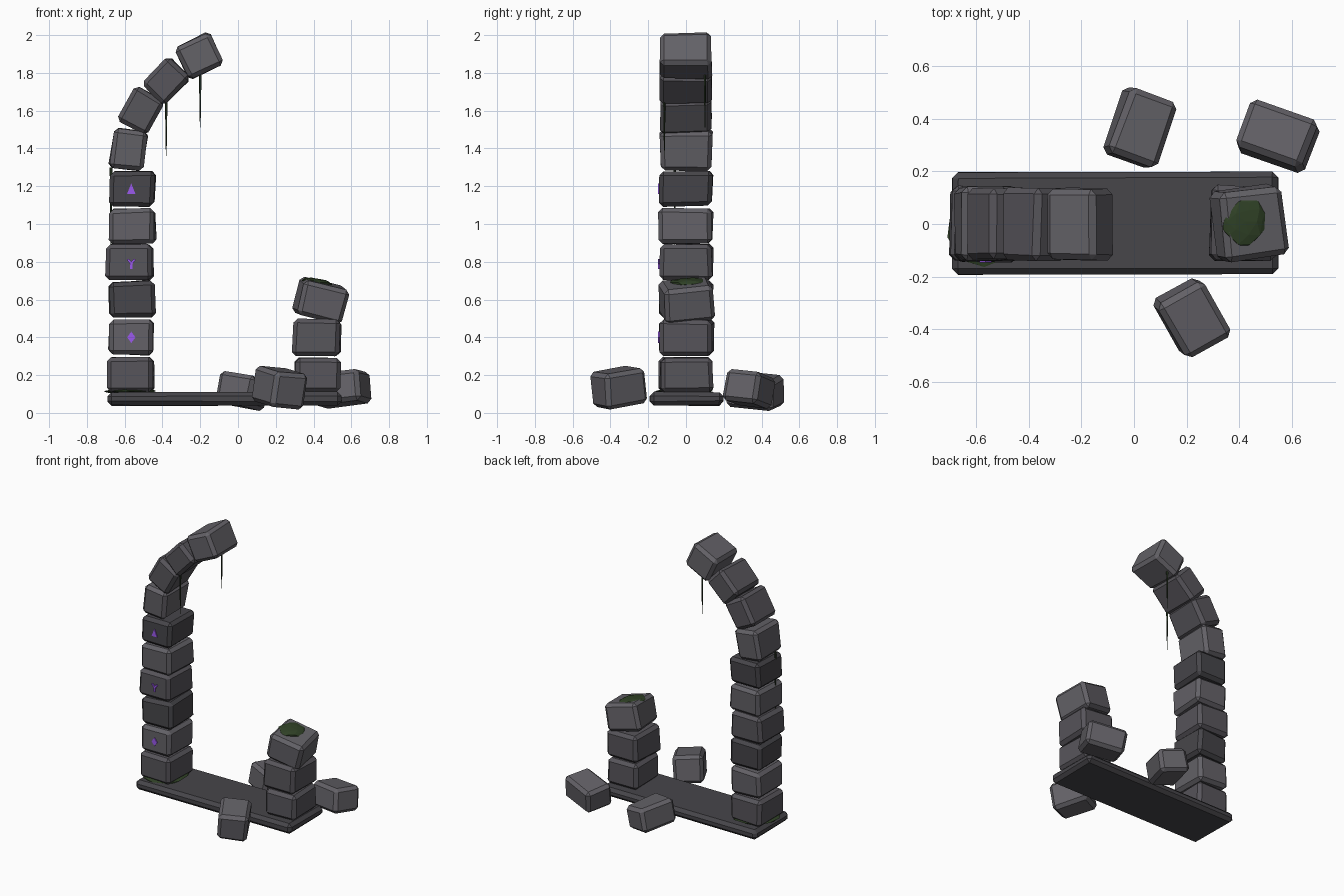
import bpy, bmesh, random
from math import radians, sin, cos, pi
from mathutils import Euler, Vector

if "Cube" in bpy.data.objects:
    bpy.data.objects.remove(bpy.data.objects["Cube"])

random.seed(7)

def material(name, rgb):
    m = bpy.data.materials.new(name)
    m.diffuse_color = (*rgb, 1)
    m.use_nodes = True
    m.node_tree.nodes["Principled BSDF"].inputs["Base Color"].default_value = m.diffuse_color
    return m

STONE = material("stone", (0.125, 0.12, 0.135))
MID = material("stone_mid", (0.095, 0.09, 0.103))
DARK = material("stone_dark", (0.062, 0.06, 0.068))
MOSS = material("moss", (0.03, 0.055, 0.02))
VINE = material("vine", (0.02, 0.035, 0.015))
GLOW = material("rune_glow", (0.33, 0.1, 0.85))

def finish(bm, name, mat, loc=(0, 0, 0), rot=(0, 0, 0)):
    bmesh.ops.recalc_face_normals(bm, faces=bm.faces)
    me = bpy.data.meshes.new(name)
    bm.to_mesh(me)
    bm.free()
    me.materials.append(mat)
    ob = bpy.data.objects.new(name, me)
    ob.location = loc
    ob.rotation_euler = Euler([radians(a) for a in rot])
    bpy.context.collection.objects.link(ob)
    return ob

def block(name, loc, size, rot=(0, 0, 0), mat=STONE, bevel=0.022, jitter=0.006):
    """Roughly hewn stone: cube with jittered corners and a flat chamfer."""
    bm = bmesh.new()
    bmesh.ops.create_cube(bm, size=1)
    for v in bm.verts:
        v.co = Vector(c * s + random.uniform(-jitter, jitter) for c, s in zip(v.co, size))
    bmesh.ops.bevel(bm, geom=bm.edges[:], offset=bevel, segments=1, affect='EDGES', profile=0.5)
    return finish(bm, name, mat, loc, rot)

def moss(name, loc, size, rot=(0, 0, 0)):
    """Flattened, lumpy low-poly clump."""
    bm = bmesh.new()
    bmesh.ops.create_icosphere(bm, subdivisions=2, radius=1)
    for v in bm.verts:
        k = random.uniform(0.85, 1.08)
        v.co = Vector(c * s * k for c, s in zip(v.co, size))
    return finish(bm, name, MOSS, loc, rot)

def vine(name, x, y, top, bottom):
    """Thin strand tapering downward."""
    bm = bmesh.new()
    bmesh.ops.create_cone(bm, cap_ends=True, segments=5, radius1=0.002, radius2=0.008,
                          depth=top - bottom)
    return finish(bm, name, VINE, (x, y, (top + bottom) / 2))

def rune(name, z, outline):
    """Thin extruded symbol on the front of the pillar."""
    bm = bmesh.new()
    f = bm.faces.new([bm.verts.new((x, 0, h)) for x, h in outline])
    ext = bmesh.ops.extrude_face_region(bm, geom=[f])
    for v in ext["geom"]:
        if isinstance(v, bmesh.types.BMVert):
            v.co.y += 0.016
    return finish(bm, name, GLOW, (-0.565, -0.147, z))

# Base slab
block("base_slab", (-0.07, 0.003, 0.075), (1.24, 0.39, 0.07), mat=DARK, jitter=0.003)

# Tall pillar: x, z, width, height, tilt, material
pillar = [(-0.567, 0.20, 0.24, 0.185, 0, MID), (-0.567, 0.40, 0.235, 0.183, 1, STONE),
          (-0.56, 0.60, 0.235, 0.19, -1, DARK), (-0.573, 0.798, 0.245, 0.188, 1, MID),
          (-0.557, 0.99, 0.238, 0.185, 0, STONE), (-0.562, 1.187, 0.242, 0.182, 1, DARK)]
for i, (x, z, w, h, tilt, m) in enumerate(pillar):
    block(f"pillar_block_{i + 1}", (x, 0, z), (w, 0.28, h), (0, tilt, random.uniform(-2, 2)), m)

# Broken arch curling toward the right
arch = [(-0.58, 1.395, 0.18, 0.215, 8, STONE), (-0.517, 1.602, 0.178, 0.205, 29, MID),
        (-0.382, 1.76, 0.172, 0.205, 45, MID), (-0.205, 1.89, 0.19, 0.205, 64, STONE)]
for i, (x, z, w, h, tilt, m) in enumerate(arch):
    block(f"arch_block_{i + 1}", (x, 0, z), (w, 0.275, h), (0, tilt, 0), m)

# Broken stump on the right
block("stump_block_1", (0.42, 0, 0.2), (0.24, 0.28, 0.185), (0, 0, 1), MID)
block("stump_block_2", (0.42, 0, 0.398), (0.25, 0.285, 0.19), (0, 1, -2), MID)
block("stump_block_3", (0.437, 0.005, 0.595), (0.25, 0.26, 0.188), (4, 13, 8), STONE)

# Fallen rubble
block("rubble_back", (0.025, 0.365, 0.115), (0.2, 0.27, 0.165), (-6, 10, -20))
block("rubble_right", (0.547, 0.335, 0.13), (0.265, 0.2, 0.17), (-7, -7, -20))
block("rubble_front", (0.22, -0.357, 0.135), (0.2, 0.25, 0.185), (9, 4, 29))

# Moss clumps
moss("moss_base", (-0.57, 0, 0.115), (0.145, 0.16, 0.017))
moss("moss_stump", (0.42, 0.01, 0.692), (0.085, 0.1, 0.02), (4, 9, 0))

# Hanging vines
vine("vine_tip", -0.2, 0.1, 1.83, 1.51)
vine("vine_arch", -0.38, -0.115, 1.7, 1.36)
vine("vine_pillar", -0.672, -0.06, 1.3, 0.88)

# Glowing marks: diamond, fork and triangle
rune("rune_diamond", 0.4, [(0, -0.03), (0.022, 0), (0, 0.03), (-0.022, 0)])
rune("rune_fork", 0.79, [(-0.006, -0.028), (0.006, -0.028), (0.006, -0.002), (0.024, 0.022),
                         (0.013, 0.026), (0, 0.01), (-0.013, 0.026), (-0.024, 0.022),
                         (-0.006, -0.002)])
rune("rune_triangle", 1.185, [(-0.022, -0.025), (0.022, -0.025), (0, 0.03)])
